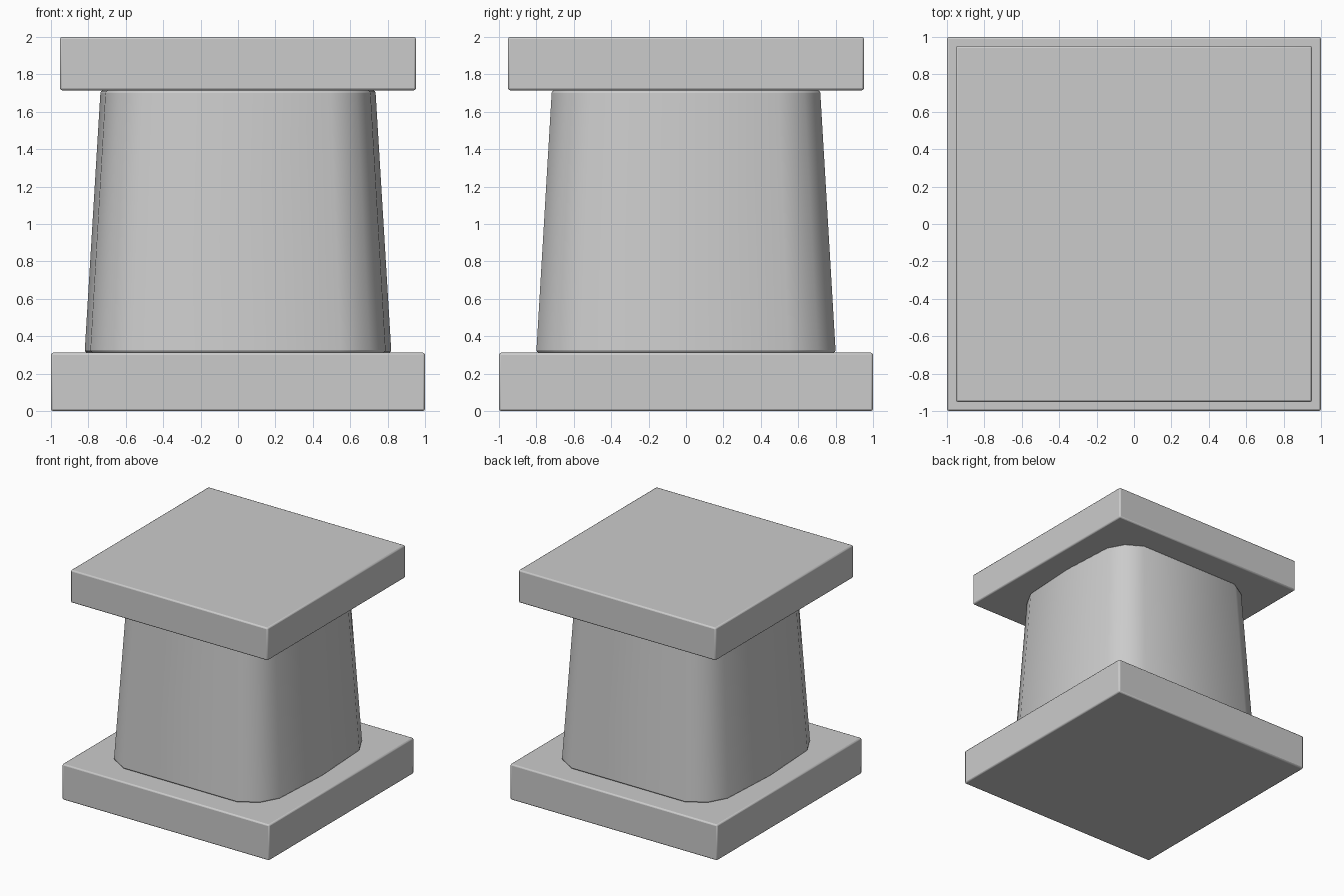
import bpy, bmesh, math

if "Cube" in bpy.data.objects:
    bpy.data.objects.remove(bpy.data.objects["Cube"])


def finish(bm, name, bevel, angle):
    bmesh.ops.recalc_face_normals(bm, faces=bm.faces)
    mesh = bpy.data.meshes.new(name)
    bm.to_mesh(mesh)
    bm.free()
    obj = bpy.data.objects.new(name, mesh)
    bpy.context.collection.objects.link(obj)
    mod = obj.modifiers.new("soft_edges", 'BEVEL')
    mod.width, mod.segments = bevel, 2
    mod.limit_method, mod.angle_limit = 'ANGLE', math.radians(50)
    bpy.ops.object.select_all(action='DESELECT')
    bpy.context.view_layer.objects.active = obj
    obj.select_set(True)
    bpy.ops.object.shade_smooth_by_angle(angle=math.radians(angle))
    return obj


def slab(name, half, z0, z1):
    bm = bmesh.new()
    bmesh.ops.create_cube(bm, size=1)
    for v in bm.verts:
        v.co = (v.co.x * 2 * half, v.co.y * 2 * half, z0 + (v.co.z + 0.5) * (z1 - z0))
    return finish(bm, name, 0.012, 40)


# Base plate and top plate
slab("base_plate", 1.0, 0.0, 0.312)
slab("top_plate", 0.952, 1.715, 2.0)

# Tapered 14-sided shaft with a rounded-square section
quarter = [(0.963, 0.67), (0.86, 0.86), (0.67, 0.976)]
upper = [(1, 0)] + quarter + [(-x, y) for x, y in reversed(quarter)]
section = upper + [(-x, -y) for x, y in upper]
bm = bmesh.new()
rings = [[bm.verts.new((x * r, y * r, z)) for x, y in section]
         for r, z in ((0.82, 0.312), (0.735, 1.715))]
for ring in rings:
    bm.faces.new(ring)
n = len(section)
for i in range(n):
    j = (i + 1) % n
    bm.faces.new((rings[0][i], rings[0][j], rings[1][j], rings[1][i]))
finish(bm, "shaft", 0.014, 40)
